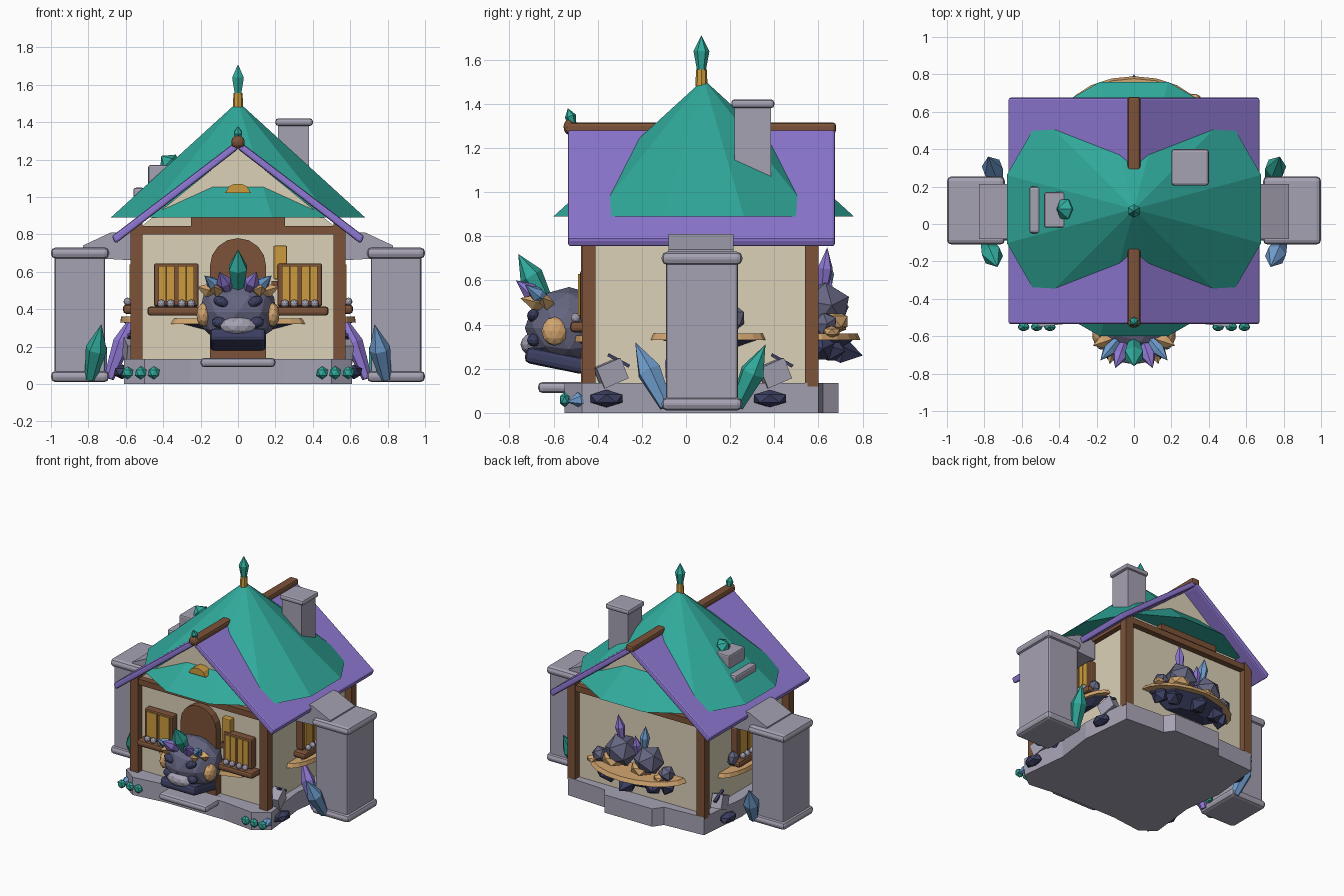
import bpy, bmesh, math
from mathutils import Vector, Matrix

if "Cube" in bpy.data.objects:
    bpy.data.objects.remove(bpy.data.objects["Cube"], do_unlink=True)


def material(name, rgb):
    m = bpy.data.materials.new(name)
    m.use_nodes = True
    m.diffuse_color = (*rgb, 1)
    m.node_tree.nodes["Principled BSDF"].inputs["Base Color"].default_value = (*rgb, 1)
    return m


PURPLE = material("purple", (0.28, 0.19, 0.66))
TEAL = material("teal", (0.03, 0.40, 0.33))
BROWN = material("brown wood", (0.20, 0.085, 0.04))
CREAM = material("cream plaster", (0.72, 0.64, 0.48))
STONE = material("lilac stone", (0.38, 0.36, 0.45))
NAVY = material("navy rock", (0.045, 0.05, 0.12))
BLUE = material("blue crystal", (0.16, 0.34, 0.62))
GOLD = material("gold", (0.60, 0.33, 0.05))
TAN = material("tan", (0.65, 0.38, 0.16))
SLATE = material("slate", (0.13, 0.13, 0.22))


def finish(name, bm, mat, bevel=0.0, seg=2):
    bmesh.ops.recalc_face_normals(bm, faces=bm.faces)
    me = bpy.data.meshes.new(name)
    bm.to_mesh(me)
    bm.free()
    me.materials.append(mat)
    ob = bpy.data.objects.new(name, me)
    bpy.context.collection.objects.link(ob)
    if bevel:
        mod = ob.modifiers.new("bevel", 'BEVEL')
        mod.width, mod.segments = bevel, seg
    return ob


def box(name, mat, x, y, z, bevel=0.0, rot=(0, 0, 0)):
    """Box from (min, max) ranges, turned about its centre."""
    bm = bmesh.new()
    bmesh.ops.create_cube(bm, size=1)
    for v in bm.verts:
        v.co = Vector(v.co[i] * (r[1] - r[0]) for i, r in enumerate((x, y, z)))
    ob = finish(name, bm, mat, bevel)
    ob.location = [sum(r) / 2 for r in (x, y, z)]
    ob.rotation_euler = rot
    return ob


def prism(name, mat, pts, a, b, axis='y', bevel=0.0):
    """Extrude a profile: (x, z) along y, or (x, y) along z."""
    bm = bmesh.new()
    place = (lambda p, t: (p[0], t, p[1])) if axis == 'y' else (lambda p, t: (p[0], p[1], t))
    rings = [[bm.verts.new(place(p, t)) for p in pts] for t in (a, b)]
    bm.faces.new(rings[0])
    bm.faces.new(rings[1])
    for i in range(len(pts)):
        j = (i + 1) % len(pts)
        bm.faces.new((rings[0][i], rings[0][j], rings[1][j], rings[1][i]))
    return finish(name, bm, mat, bevel)


def crystal(name, mat, start, end, r, sides=6):
    """Faceted spike that swells in the middle."""
    start, end = Vector(start), Vector(end)
    d = end - start
    bm = bmesh.new()
    bmesh.ops.create_cone(bm, cap_ends=True, segments=sides, radius1=r * 0.55, radius2=r,
                          depth=0.55, matrix=Matrix.Translation((0, 0, 0.275)))
    top = max(bm.faces, key=lambda f: f.calc_center_median().z)
    tip = bmesh.ops.poke(bm, faces=[top])["verts"][0]
    tip.co = (0, 0, 1)
    for v in bm.verts:
        v.co.z *= d.length
    ob = finish(name, bm, mat)
    ob.location = start
    ob.rotation_euler = d.to_track_quat('Z', 'Y').to_euler()
    return ob


def rock(name, mat, loc, size, sub=1, rot=(0, 0, 0)):
    bm = bmesh.new()
    bmesh.ops.create_icosphere(bm, subdivisions=sub, radius=1, matrix=Matrix.Diagonal((*size, 1)))
    ob = finish(name, bm, mat)
    ob.location, ob.rotation_euler = loc, rot
    return ob


def cone(name, mat, loc, r1, r2, depth, sides, squash=1.0, turn=0.0):
    """Cone whose lower rim sits at loc."""
    bm = bmesh.new()
    bmesh.ops.create_cone(bm, cap_ends=True, segments=sides, radius1=r1, radius2=r2, depth=depth,
                          matrix=Matrix.Translation((0, 0, depth / 2)) @ Matrix.Rotation(turn, 4, 'Z'))
    for v in bm.verts:
        v.co.y *= squash
    ob = finish(name, bm, mat)
    ob.location = loc
    return ob


# Foundation
half = [(0.2, 0.69), (0.25, 0.62), (0.57, 0.6), (0.61, 0.2), (0.57, -0.1), (0.61, -0.47), (0.5, -0.55), (0.25, -0.52)]
prism("foundation", STONE, half + [(-x, y) for x, y in reversed(half)], 0, 0.135, 'z')
box("door_step", STONE, (-0.2, 0.2), (-0.67, -0.45), (0.09, 0.14), 0.02)

# House body and timber frame
prism("house_walls", CREAM, [(-0.52, 0.1), (0.52, 0.1), (0.52, 0.84), (0, 1.26), (-0.52, 0.84)], -0.42, 0.55)
for s in (-1, 1):
    for y in (-0.44, 0.57):
        box("corner_post", BROWN, sorted((s * 0.51, s * 0.575)), (y - 0.03, y + 0.03), (0.12, 0.86))
    box("side_beam", BROWN, sorted((s * 0.515, s * 0.56)), (-0.41, 0.54), (0.8, 0.84))
for y in (-0.44, 0.57):
    box("gable_beam", BROWN, (-0.51, 0.51), (y - 0.025, y + 0.025), (0.8, 0.845))
    box("collar_beam", BROWN, (-0.25, 0.25), (y - 0.03, y + 0.03), (0.845, 0.9))

# Gabled roof with the faceted cone above it
for s in (-1, 1):
    prism("roof_slope", PURPLE, [(0, 1.255), (0, 1.305), (s * 0.675, 0.79), (s * 0.655, 0.75)],
          -0.535, 0.675, bevel=0.012)
box("ridge_beam", BROWN, (-0.035, 0.035), (-0.545, 0.68), (1.265, 1.315), 0.015)
cone("cone_roof", TEAL, (0, 0.08, 0.89), 0.704, 0, 0.62, 12, turn=math.pi / 12)
cone("finial_collar", GOLD, (0, 0.07, 1.48), 0.028, 0.024, 0.075, 8)
crystal("finial_crystal", TEAL, (0, 0.07, 1.55), (0, 0.07, 1.71), 0.036)
rock("ridge_knob", BROWN, (0, -0.53, 1.295), (0.036, 0.025, 0.036), 2)
crystal("ridge_crystal", TEAL, (0, -0.51, 1.3), (0, -0.535, 1.38), 0.026)
prism("attic_window", GOLD, [(-0.07, 1.02), (0.07, 1.02), (0.05, 1.055), (0.02, 1.07), (-0.02, 1.07), (-0.05, 1.055)],
      -0.49, -0.42)

# Chimney and roof rubble
box("chimney", STONE, (0.215, 0.38), (0.22, 0.385), (0.98, 1.4))
box("chimney_cap", STONE, (0.2, 0.4), (0.205, 0.4), (1.38, 1.42), 0.015)
box("roof_block", STONE, (-0.48, -0.37), (-0.02, 0.17), (1.05, 1.17), 0.01)
box("roof_ledge", STONE, (-0.56, -0.5), (-0.05, 0.2), (0.98, 1.05), 0.015)
crystal("roof_crystal", TEAL, (-0.33, 0.08, 1.14), (-0.41, 0.08, 1.22), 0.06)

# Front door and hanging panel
arch = [(0.15 * math.cos(a), 0.63 + 0.15 * math.sin(a)) for a in [math.pi * i / 8 for i in range(9)]]
prism("front_door", BROWN, [(0.15, 0.14)] + arch + [(-0.15, 0.14)], -0.475, -0.4)
box("hanging_panel", GOLD, (0.19, 0.262), (-0.47, -0.42), (0.56, 0.74), 0.006)
box("panel_bracket", BROWN, (0.18, 0.24), (-0.47, -0.42), (0.51, 0.55))


# Windows: built for the front wall, then turned to any wall
def window(loc, angle):
    parts = [box("window_frame", BROWN, (-0.12, 0.12), (-0.03, 0.03), (-0.115, 0.115), 0.012),
             box("window_sill", BROWN, (-0.155, 0.155), (-0.075, 0.03), (-0.165, -0.115), 0.018)]
    for s in (-1, 1):
        for k in (0.03, 0.075):
            parts.append(box("window_pane", GOLD, (s * k - 0.021, s * k + 0.021), (-0.04, 0.02), (-0.09, 0.1)))
    for k in (-0.08, -0.03, 0.03, 0.08):
        parts.append(rock("sill_pebble", STONE, (k, -0.05, -0.1), (0.022, 0.022, 0.022), 2))
    spin = Matrix.Translation(loc) @ Matrix.Rotation(angle, 4, 'Z')
    for p in parts:
        p.matrix_world = spin @ Matrix.Translation(p.location)


for s in (-1, 1):
    window((s * 0.33, -0.45, 0.53), 0)
    window((s * 0.54, 0.08, 0.54), s * math.pi / 2)


# Rock shelves growing from the walls
def shelf(loc, rx, ry, deep):
    cone("shelf_rim", TAN, (loc[0], loc[1], loc[2] - 0.015), rx, rx * 0.95, 0.03, 20, ry / rx)
    bowl = cone("shelf_underside", NAVY, (loc[0], loc[1], loc[2] - deep), rx * 0.45, rx * 0.88, deep - 0.012, 9, ry / rx)
    return bowl


shelf((0, 0.54, 0.345), 0.39, 0.25, 0.1)
shelf((0, -0.42, 0.335), 0.36, 0.1, 0.05)
for s in (-1, 1):
    b = shelf((s * 0.52, 0.1, 0.345), 0.11, 0.26, 0.05)
    rock("shelf_rock", SLATE, (s * 0.55, 0.22, 0.43), (0.04, 0.05, 0.06))
for x, r, z in ((-0.13, 0.11, 0.46), (0.1, 0.12, 0.48), (-0.28, 0.06, 0.4), (0.28, 0.06, 0.4)):
    rock("back_rock", SLATE, (x, 0.63, z), (r, r, r), 1, (x, 0.4, 0.3))
    rock("back_rock_crust", TAN, (x + 0.04, 0.66, z - r * 0.55), (r * 0.8, r * 0.7, r * 0.45))
for x, y, z in ((-0.22, 0.72, 0.29), (0, 0.8, 0.27), (0.22, 0.72, 0.29), (-0.33, 0.62, 0.3), (0.33, 0.62, 0.3)):
    crystal("shelf_spike", NAVY, (x * 0.7, 0.6, 0.3), (x, y, z - 0.01), 0.065, 5)
crystal("back_crystal", PURPLE, (0.1, 0.62, 0.54), (0.12, 0.64, 0.75), 0.035)
crystal("back_crystal", BLUE, (-0.09, 0.63, 0.52), (-0.11, 0.64, 0.72), 0.035)
crystal("back_crystal", PURPLE, (-0.04, 0.63, 0.48), (-0.03, 0.65, 0.63), 0.03)

# Rock creature guarding the door
rock("creature_body", SLATE, (0, -0.53, 0.385), (0.215, 0.2, 0.185), 2)
box("creature_jaw", NAVY, (-0.15, 0.15), (-0.73, -0.45), (0.2, 0.275), 0.025, (-0.2, 0, 0))
rock("creature_snout", STONE, (0, -0.7, 0.31), (0.1, 0.05, 0.05), 2)
crystal("crest_crystal", TEAL, (0, -0.63, 0.5), (0, -0.76, 0.72), 0.055)
for s in (-1, 1):
    rock("creature_eye", NAVY, (s * 0.09, -0.69, 0.44), (0.045, 0.03, 0.028), 2, (0, s * -0.4, 0))
    rock("creature_cheek", NAVY, (s * 0.1, -0.69, 0.33), (0.04, 0.03, 0.03), 2)
    rock("creature_patch", TAN, (s * 0.185, -0.595, 0.37), (0.038, 0.06, 0.065), 2)
    crystal("crest_crystal", PURPLE, (s * 0.05, -0.63, 0.49), (s * 0.1, -0.77, 0.6), 0.04)
    crystal("crest_crystal", BLUE, (s * 0.08, -0.61, 0.49), (s * 0.18, -0.73, 0.58), 0.035)
    for x, y in ((0.22, -0.65), (0.13, -0.75)):
        crystal("brow_spike", TAN, (s * 0.1, -0.61, 0.48), (s * x, y, 0.52), 0.035, 4)

# Side towers, buttresses and crystals at their feet
for s in (-1, 1):
    box("tower", STONE, sorted((s * 0.71, s * 0.98)), (-0.09, 0.235), (0.02, 0.71), 0.012)
    for z in (0.01, 0.67):
        box("tower_band", STONE, sorted((s * 0.69, s)), (-0.11, 0.255), (z, z + 0.06), 0.025)
    prism("buttress", STONE, [(s * 0.54, 0.66), (s * 0.54, 0.81), (s * 0.68, 0.81), (s * 0.83, 0.74), (s * 0.83, 0.69),
                              (s * 0.72, 0.67)], -0.08, 0.215)
    front, back = (BLUE, TEAL) if s > 0 else (TEAL, BLUE)
    crystal("tower_crystal", front, (s * 0.79, -0.09, 0.03), (s * 0.73, -0.23, 0.32), 0.058)
    crystal("tower_crystal", back, (s * 0.73, 0.23, 0.03), (s * 0.78, 0.36, 0.31), 0.058)
    crystal("wall_crystal", PURPLE, (s * 0.69, -0.06, 0.03), (s * 0.56, -0.04, 0.38), 0.05)
    crystal("small_wall_crystal", TEAL, (s * 0.68, 0.02, 0.05), (s * 0.63, -0.02, 0.22), 0.04)
    # Rubble along the foundation
    for y in (-0.36, 0.38):
        rock("corner_rock", NAVY, (s * 0.62, y, 0.065), (0.05, 0.085, 0.04))
        box("fallen_block", STONE, (s * 0.565 - 0.04, s * 0.565 + 0.04), (y - 0.04, y + 0.08), (0.13, 0.23), 0, (0.4, 0, 0.2))
        box("fallen_stick", NAVY, (s * 0.58 - 0.01, s * 0.58 + 0.01), (y, y + 0.11), (0.23, 0.245), 0, (-0.5, 0, 0))
    crystal("corner_crystal", BLUE, (s * 0.56, -0.42, 0.07), (s * 0.61, -0.54, 0.05), 0.035)
    for k in range(3):
        x = s * (0.45 + k * 0.07)
        rock("foundation_crystal", TEAL, (x, -0.55, 0.06), (0.035, 0.025, 0.035))
